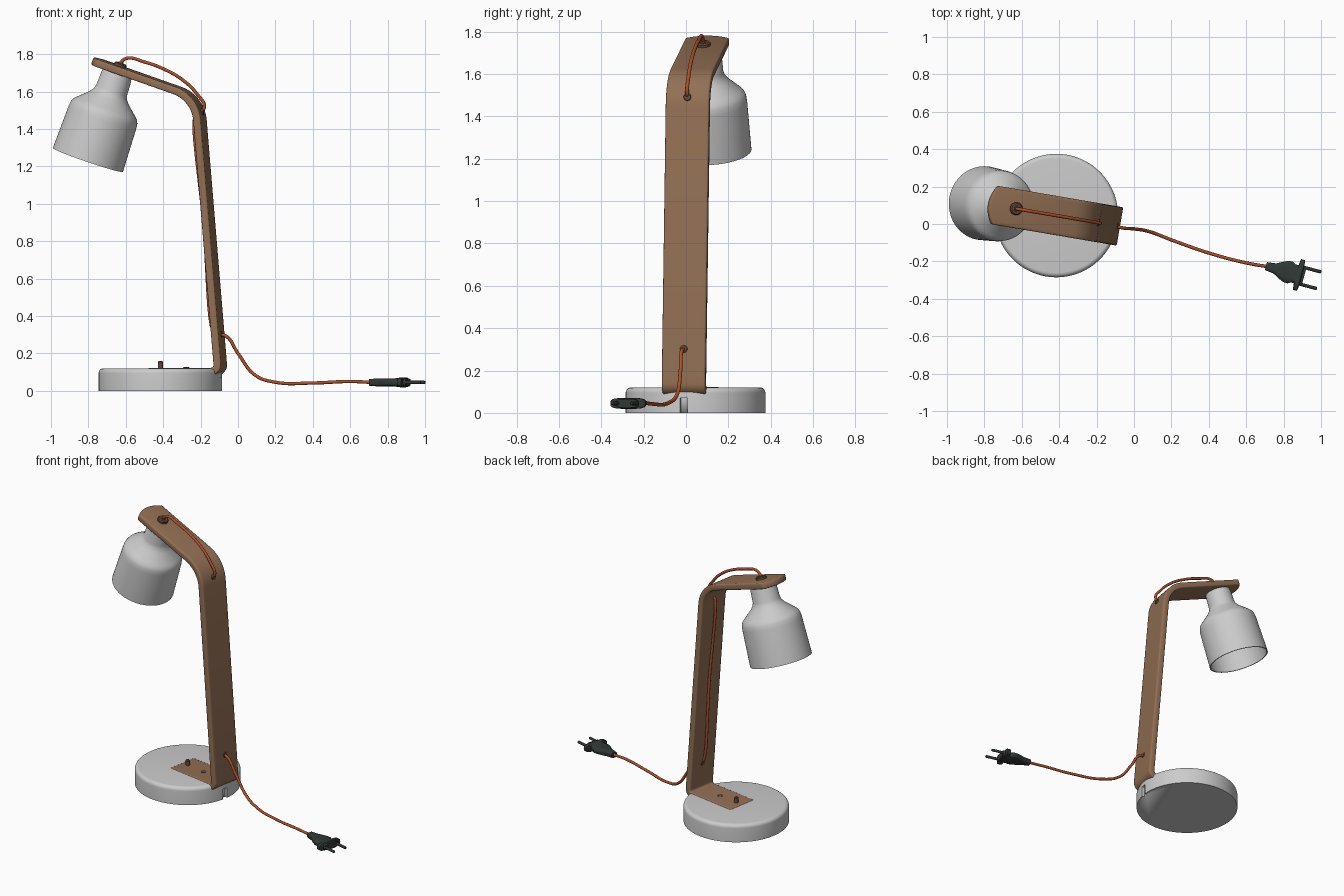
import bpy, bmesh, math
from mathutils import Matrix, Vector

if "Cube" in bpy.data.objects:
    bpy.data.objects.remove(bpy.data.objects["Cube"])

# Lamp frame: origin at the base centre, local x runs towards the column
LAMP = Matrix.Translation((-0.415, 0.045, 0)) @ Matrix.Rotation(math.radians(-9.7), 4, 'Z')
PLUG = Matrix.Translation((0.705, -0.225, 0.045)) @ Matrix.Rotation(math.radians(-15), 4, 'Z')
TILT = math.atan(0.346)
HEAD = LAMP @ Matrix.Translation((-0.22, 0, 1.735)) @ Matrix.Rotation(TILT, 4, 'Y')


def material(name, rgb):
    m = bpy.data.materials.new(name)
    m.diffuse_color = (*rgb, 1)
    m.use_nodes = True
    m.node_tree.nodes["Principled BSDF"].inputs["Base Color"].default_value = m.diffuse_color
    return m


wood = material("wood", (0.29, 0.16, 0.09))
dark_wood = material("dark_wood", (0.13, 0.07, 0.04))
red = material("cable_red", (0.42, 0.08, 0.025))
black = material("plug_black", (0.03, 0.04, 0.035))


def finish(name, bm, matrix, mat=None, angle=35):
    bmesh.ops.recalc_face_normals(bm, faces=bm.faces)
    mesh = bpy.data.meshes.new(name)
    bm.to_mesh(mesh)
    bm.free()
    ob = bpy.data.objects.new(name, mesh)
    bpy.context.collection.objects.link(ob)
    ob.matrix_world = matrix
    if mat:
        mesh.materials.append(mat)
    bpy.ops.object.select_all(action='DESELECT')
    ob.select_set(True)
    bpy.context.view_layer.objects.active = ob
    bpy.ops.object.shade_smooth_by_angle(angle=math.radians(angle))
    return ob


def loft(name, rings, matrix, mat=None, caps=True, angle=35):
    bm = bmesh.new()
    vs = [[bm.verts.new(p) for p in r] for r in rings]
    n = len(vs[0])
    for a, b in zip(vs, vs[1:]):
        for i in range(n):
            bm.faces.new((a[i], a[(i + 1) % n], b[(i + 1) % n], b[i]))
    if caps:
        bm.faces.new(vs[0])
        bm.faces.new(vs[-1])
    return finish(name, bm, matrix, mat, angle)


def lathe(name, profile, matrix, mat=None, n=64, caps=True):
    rings = [[(r * math.cos(2 * math.pi * i / n), r * math.sin(2 * math.pi * i / n), z)
              for i in range(n)] for r, z in profile]
    return loft(name, rings, matrix, mat, caps)


def fillet(a, b, c, r, n):
    """Points of an arc rounding corner b of the path a-b-c."""
    a, b, c = Vector(a), Vector(b), Vector(c)
    d1, d2 = (a - b).normalized(), (c - b).normalized()
    half = d1.angle(d2) / 2
    centre = b + (d1 + d2).normalized() * r / math.sin(half)
    t = r / math.tan(half)
    p, q = b + d1 * t - centre, b + d2 * t - centre
    total = p.angle(q)
    return [centre + (p * math.sin((1 - k / n) * total) + q * math.sin(k / n * total))
            / math.sin(total) for k in range(n + 1)]


def cable(name, pts, matrix=Matrix()):
    cu = bpy.data.curves.new(name, 'CURVE')
    cu.dimensions = '3D'
    cu.bevel_depth = 0.009
    cu.bevel_resolution = 3
    cu.use_fill_caps = True
    sp = cu.splines.new('BEZIER')
    sp.bezier_points.add(len(pts) - 1)
    for bp, p in zip(sp.bezier_points, pts):
        bp.co = p
        bp.handle_left_type = bp.handle_right_type = 'AUTO'
    cu.materials.append(red)
    ob = bpy.data.objects.new(name, cu)
    bpy.context.collection.objects.link(ob)
    ob.matrix_world = matrix


# Round base with a softened top edge and a cable notch in its side
edge = [(0.305 + 0.025 * math.cos(a), 0.095 + 0.025 * math.sin(a))
        for a in (math.pi / 2 * k / 6 for k in range(7))]
base = lathe("base", [(0.33, 0)] + edge, LAMP, n=96)
bm = bmesh.new()
bmesh.ops.create_cube(bm, size=1, matrix=Matrix.Translation((0.335, 0, 0.03))
                      @ Matrix.Diagonal((0.05, 0.035, 0.08, 1)))
cutter = finish("notch_cutter", bm, LAMP)
cutter.hide_render = True
cutter.hide_set(True)
mod = base.modifiers.new("notch", 'BOOLEAN')
mod.operation, mod.object, mod.solver = 'DIFFERENCE', cutter, 'EXACT'

# Bent wooden arm: foot, column and head from one filleted strip
corners = [Vector((u, z)) for u, z in
           [(-0.05, 0.103), (0.328, 0.103), (0.2045, 1.567), (-0.367, 1.765)]]
path = ([corners[0]] + fillet(*corners[:3], 0.035, 6)
        + fillet(*corners[1:], 0.185, 14) + [corners[3]])
W, COLS = 0.104, 10
tangent = (corners[3] - corners[2]).normalized()
bm = bmesh.new()
rows = []
for i, p in enumerate(path):
    row = []
    for j in range(COLS + 1):
        f = 2 * j / COLS - 1
        q = p - tangent * 0.035 * f * f if i == len(path) - 1 else p
        row.append(bm.verts.new((q.x, f * W, q.y)))
    rows.append(row)
for a, b in zip(rows, rows[1:]):
    for j in range(COLS):
        bm.faces.new((a[j], a[j + 1], b[j + 1], b[j]))
arm = finish("arm", bm, LAMP, wood)
sol = arm.modifiers.new("thickness", 'SOLIDIFY')
sol.thickness, sol.offset, sol.use_even_offset = 0.04, 0, True
bev = arm.modifiers.new("soft_edges", 'BEVEL')
bev.width, bev.segments, bev.limit_method = 0.007, 2, 'ANGLE'
bev.angle_limit = math.radians(50)

# Bell shade: outer wall, rim, inner wall, hanging square to the head
outer = [(0.078, -0.035), (0.084, -0.06), (0.087, -0.135), (0.093, -0.155), (0.11, -0.178),
         (0.165, -0.228), (0.18, -0.243), (0.188, -0.262), (0.191, -0.29), (0.198, -0.53)]
inner = [(r - 0.008, z - 0.004) for r, z in outer[:-1]] + [(0.19, -0.53)]
lathe("shade", outer + inner[::-1], HEAD, n=72)

# Shade fixing on the head, peg and screw in the foot
lathe("head_bolt", [(0.034, -0.005), (0.034, 0.012), (0.028, 0.018), (0.015, 0.018),
                    (0.013, 0.024)], HEAD, dark_wood, 32)
lathe("foot_peg", [(0.013, 0.1), (0.013, 0.155), (0.009, 0.16)], LAMP, dark_wood, 24)
lathe("foot_screw", [(0.018, 0.11), (0.018, 0.1255), (0.012, 0.1265)],
      LAMP @ Matrix.Translation((0.14, 0, 0)), dark_wood, 24)

# Grommets where the cable passes through the column
for label, z in (("upper", 1.49), ("lower", 0.3)):
    u = 0.328 - 0.0842 * (z - 0.1)
    m = LAMP @ Matrix.Translation((u, 0, z)) @ Matrix.Rotation(math.radians(85), 4, 'Y')
    lathe(label + "_grommet", [(0.016, -0.023), (0.018, -0.02), (0.018, 0.02), (0.016, 0.023)],
          m, dark_wood, 24)

# Cable: over the head, down the inner face, out to the plug
cable("head_cable", [(-0.225, 0, 1.745), (-0.185, 0, 1.777), (-0.086, 0, 1.758),
                     (0.015, 0, 1.722), (0.117, 0, 1.665), (0.2, 0, 1.585),
                     (0.238, 0, 1.515), (0.205, 0, 1.485)], LAMP)
cable("column_cable", [(0.205, 0, 1.485), (0.186, 0, 1.46), (0.237, 0, 0.88),
                       (0.284, 0, 0.325), (0.308, 0, 0.3)], LAMP)
cable("floor_cable", [(-0.11, -0.007, 0.3), (-0.065, -0.02, 0.293), (0, -0.026, 0.2),
                      (0.09, -0.043, 0.085), (0.2, -0.085, 0.046), (0.4, -0.155, 0.042),
                      (0.6, -0.208, 0.05), (0.72, -0.229, 0.045)])


# Plug: lofted flat body, wide end flange and two pins
def oval(s, w, h, n=32, e=0.6):
    pts = []
    for i in range(n):
        c, d = math.cos(2 * math.pi * i / n), math.sin(2 * math.pi * i / n)
        pts.append((s, math.copysign(abs(c) ** e * w, c), math.copysign(abs(d) ** e * h, d)))
    return pts


sections = [(0, 0.022, 0.018), (0.05, 0.028, 0.022), (0.075, 0.042, 0.022),
            (0.11, 0.058, 0.021), (0.135, 0.06, 0.021), (0.15, 0.05, 0.023),
            (0.168, 0.05, 0.025), (0.172, 0.085, 0.026), (0.195, 0.085, 0.026),
            (0.199, 0.055, 0.022), (0.212, 0.053, 0.021)]
loft("plug_body", [oval(*s) for s in sections], PLUG, black)
for label, y in (("left", 0.046), ("right", -0.046)):
    m = PLUG @ Matrix.Translation((0.2, y, 0)) @ Matrix.Rotation(math.pi / 2, 4, 'Y')
    lathe(label + "_pin", [(0.009, 0), (0.009, 0.09), (0.006, 0.095)], m, black, 16)
